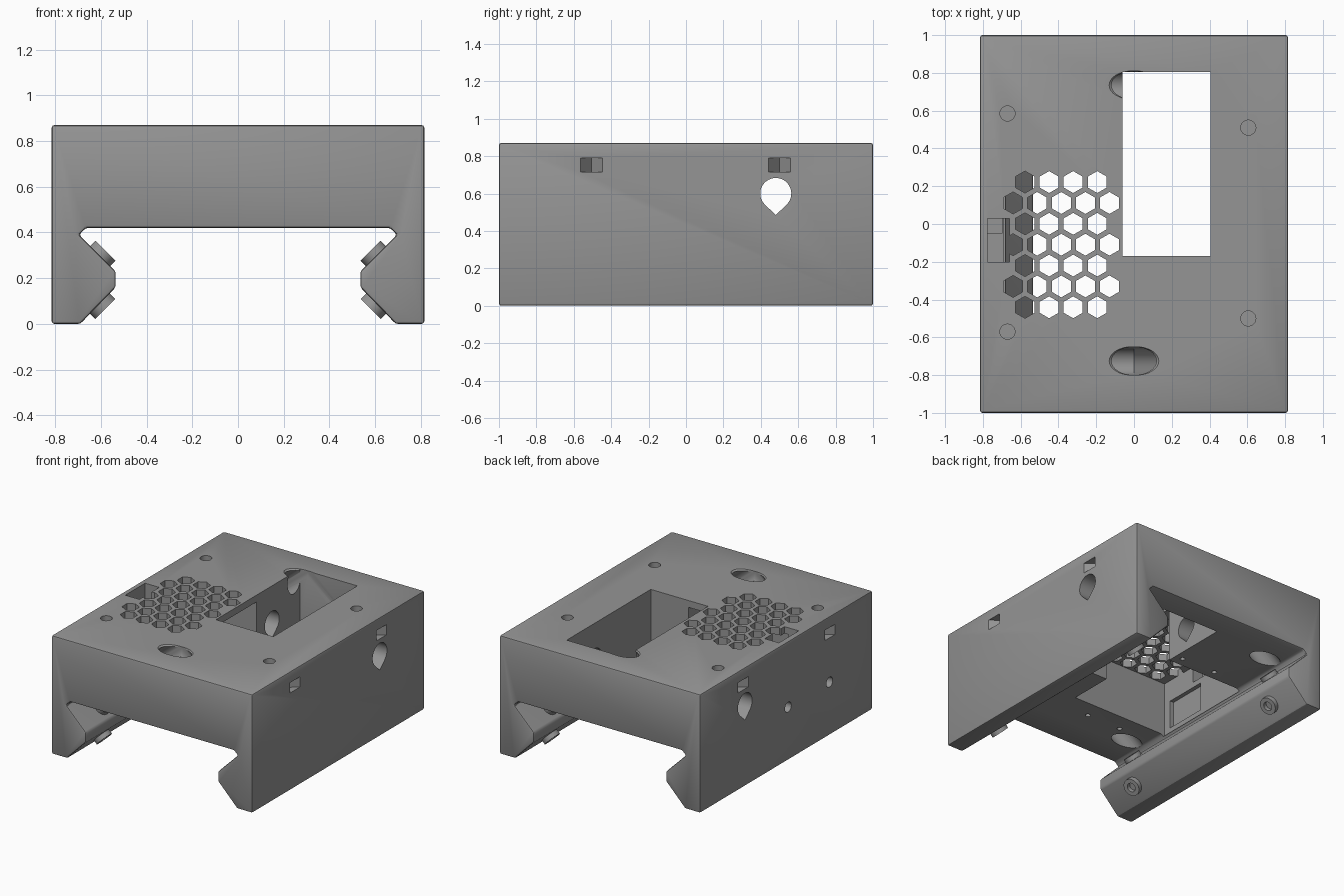
import bpy, bmesh, math
from mathutils import Matrix, Vector

if "Cube" in bpy.data.objects:
    bpy.data.objects.remove(bpy.data.objects["Cube"])

grey = bpy.data.materials.new("grey_plastic")
grey.diffuse_color = (0.3, 0.3, 0.3, 1)
grey.use_nodes = True
grey.node_tree.nodes["Principled BSDF"].inputs["Base Color"].default_value = grey.diffuse_color


def make(name, bm):
    bmesh.ops.recalc_face_normals(bm, faces=bm.faces[:])
    me = bpy.data.meshes.new(name)
    bm.to_mesh(me)
    bm.free()
    me.materials.append(grey)
    ob = bpy.data.objects.new(name, me)
    bpy.context.collection.objects.link(ob)
    return ob


def prism(bm, pts, offset):
    """Extrude a closed outline of 3D points by an offset."""
    f = bm.faces.new([bm.verts.new(p) for p in pts])
    r = bmesh.ops.extrude_face_region(bm, geom=[f])
    bmesh.ops.translate(bm, vec=offset, verts=[v for v in r["geom"] if isinstance(v, bmesh.types.BMVert)])


def rod(bm, center, axis, r, length, n=32):
    rot = Vector((0, 0, 1)).rotation_difference(Vector(axis).normalized()).to_matrix().to_4x4()
    bmesh.ops.create_cone(bm, cap_ends=True, segments=n, radius1=r, radius2=r, depth=length,
                          matrix=Matrix.Translation(center) @ rot)


def box(bm, x0, x1, y0, y1, z0, z1):
    prism(bm, [(x0, y0, z0), (x1, y0, z0), (x1, y1, z0), (x0, y1, z0)], (0, 0, z1 - z0))


def activate(ob):
    bpy.ops.object.select_all(action='DESELECT')
    ob.select_set(True)
    bpy.context.view_layer.objects.active = ob


# Housing: clip-on profile extruded front to back, with softened edges
half = [(0.815, 0.87), (0.815, 0), (0.69, 0), (0.535, 0.16), (0.535, 0.23),
        (0.695, 0.39), (0.665, 0.42)]
outline = half + [(-x, z) for x, z in reversed(half)]
bm = bmesh.new()
prism(bm, [(x, -1, z) for x, z in outline], (0, 2, 0))
housing = make("housing", bm)
activate(housing)
bev = housing.modifiers.new("soft_edges", 'BEVEL')
bev.width, bev.segments, bev.limit_method = 0.012, 2, 'ANGLE'
bpy.ops.object.modifier_apply(modifier=bev.name)


def cut(fill):
    """Subtract the solids added by fill(bm) from the housing."""
    bm = bmesh.new()
    fill(bm)
    cutter = make("cutter", bm)
    activate(housing)
    mod = housing.modifiers.new("cut", 'BOOLEAN')
    mod.operation, mod.solver, mod.object = 'DIFFERENCE', 'EXACT', cutter
    bpy.ops.object.modifier_apply(modifier=mod.name)
    bpy.data.objects.remove(cutter)


# Through window and the compartment under the vent
cut(lambda b: box(b, -0.06, 0.405, -0.17, 0.805, 0.3, 1))
cut(lambda b: box(b, -0.69, 0.10, -0.5, 0.3, 0.405, 0.82))


# Honeycomb vent
def vent(b):
    for row in range(7):
        odd = row % 2
        for col in range(5 if odd else 4):
            x = (-0.64 if odd else -0.577) + col * 0.1275
            y = 0.222 - row * 0.1105
            prism(b, [(x + 0.058 * math.sin(a), y + 0.058 * math.cos(a), 0.78)
                      for a in (k * math.pi / 3 for k in range(6))], (0, 0, 0.15))


cut(vent)

# Connector well beside the vent, with a stepped floor
cut(lambda b: box(b, -0.775, -0.66, -0.2, 0.03, 0.70, 1))
cut(lambda b: box(b, -0.775, -0.70, -0.05, 0.03, 0.55, 0.75))
cut(lambda b: box(b, -0.72, -0.65, -0.44, -0.12, 0.45, 0.66))

# Slanted cable tunnels diverging from each end of the top
tilt = math.radians(51)
for y in (-0.725, 0.735):
    for s in (-1, 1):
        d = Vector((s * math.sin(tilt), 0, -math.cos(tilt)))
        start = Vector((0, y, 0.86))
        cut(lambda b: rod(b, start + d * 0.31, d, 0.075, 0.96))


# Teardrop passage straight through both side walls
def teardrop(b):
    arc = [math.radians(-45 + 270 * k / 28) for k in range(29)]
    pts = [(-1, 0.48 + 0.083 * math.cos(a), 0.6 + 0.083 * math.sin(a)) for a in arc]
    prism(b, pts + [(-1, 0.48, 0.485)], (2, 0, 0))


cut(teardrop)


# Wedge notches high on the side walls
def notches(b):
    for s in (-1, 1):
        for y in (-0.505, 0.5):
            prism(b, [(s * 0.83, y - 0.07, 0.715), (s * 0.83, y + 0.07, 0.715),
                      (s * 0.74, y, 0.715)], (0, 0, 0.075))


cut(notches)


# Blind screw holes: top, underside, and the left wall
def screw_holes(b):
    for x, y in ((-0.67, 0.585), (-0.67, -0.57), (0.605, 0.51), (0.605, -0.5)):
        rod(b, (x, y, 0.87), (0, 0, 1), 0.04, 0.2, 24)
    for x in (-0.12, -0.4):
        for y in (-0.63, 0.37):
            rod(b, (x, y, 0.42), (0, 0, 1), 0.018, 0.2, 12)
    for y in (-0.5, -0.02):
        rod(b, (-0.79, y, 0.39), (1, 0, 0), 0.037, 0.14, 20)


cut(screw_holes)
activate(housing)
bpy.ops.object.shade_smooth_by_angle(angle=math.radians(25))

# Ring-shaped pads on the slanted faces of both rails
for sx, side in ((-1, "left"), (1, "right")):
    for z, sz, level in ((0.295, 1, "upper"), (0.09, -1, "lower")):
        for y, end in ((-0.72, "front"), (0.72, "back")):
            n = Vector((-sx, 0, sz)).normalized()
            c = Vector((sx * 0.605, y, z))
            bm = bmesh.new()
            rod(bm, (0, 0, 0), (0, 0, 1), 0.062, 0.07, 32)
            top = max(bm.faces, key=lambda f: f.calc_center_median().z)
            # sunken centre of the pad
            bmesh.ops.inset_region(bm, faces=[top], thickness=0.03)
            r = bmesh.ops.extrude_face_region(bm, geom=[top])
            bmesh.ops.translate(bm, vec=(0, 0, -0.03),
                                verts=[v for v in r["geom"] if isinstance(v, bmesh.types.BMVert)])
            if top.is_valid:
                bmesh.ops.delete(bm, geom=[top], context='FACES_ONLY')
            rot = Vector((0, 0, 1)).rotation_difference(n).to_matrix().to_4x4()
            bm.transform(Matrix.Translation(c) @ rot)
            activate(make(f"{side}_{level}_{end}_pad", bm))
            bpy.ops.object.shade_smooth_by_angle(angle=math.radians(30))
